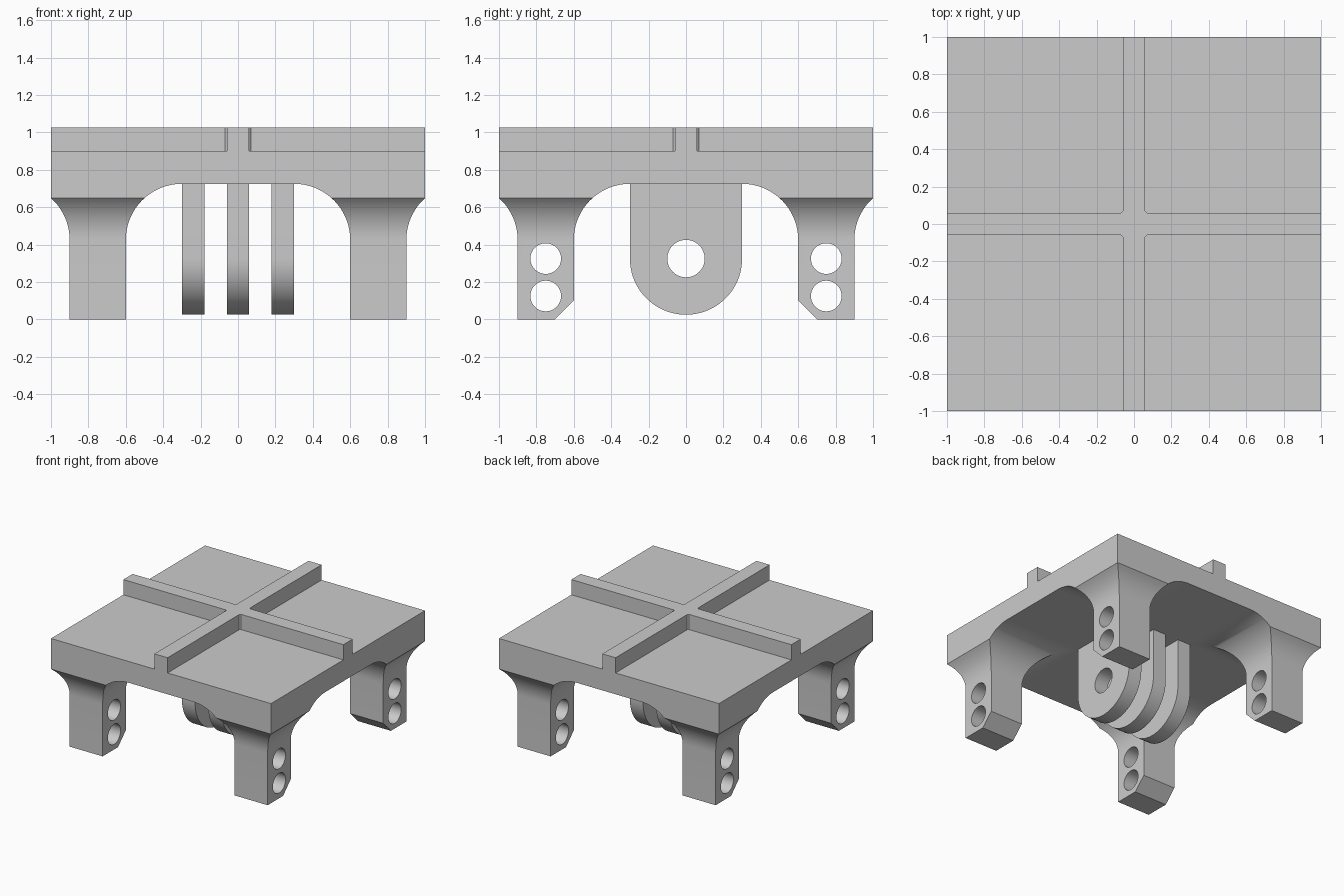
import bpy, bmesh
from math import sin, cos, pi, asin, radians, sqrt
from mathutils import Matrix

cube = bpy.data.objects.get("Cube")
if cube:
    bpy.data.objects.remove(cube, do_unlink=True)

grey = bpy.data.materials.new("light_grey")
grey.use_nodes = True
colour = (0.6, 0.6, 0.6, 1)
grey.diffuse_color = colour
grey.node_tree.nodes["Principled BSDF"].inputs["Base Color"].default_value = colour


def make_object(name, bm):
    bmesh.ops.recalc_face_normals(bm, faces=bm.faces)
    mesh = bpy.data.meshes.new(name)
    bm.to_mesh(mesh)
    bm.free()
    mesh.materials.append(grey)
    obj = bpy.data.objects.new(name, mesh)
    bpy.context.scene.collection.objects.link(obj)
    return obj


def box(name, low, high):
    bm = bmesh.new()
    bmesh.ops.create_cube(bm, size=1)
    for v in bm.verts:
        v.co = [l + (c + 0.5) * (h - l) for c, l, h in zip(v.co, low, high)]
    return make_object(name, bm)


def loft(name, rings):
    """Skin a list of equal-length point rings and cap both ends."""
    bm = bmesh.new()
    loops = [[bm.verts.new(p) for p in ring] for ring in rings]
    for a, b in zip(loops, loops[1:]):
        for i in range(len(a)):
            j = (i + 1) % len(a)
            bm.faces.new((a[i], a[j], b[j], b[i]))
    bm.faces.new(loops[0])
    bm.faces.new(loops[-1])
    return make_object(name, bm)


def drill(obj, y, z, radius):
    """Cut a round hole along x."""
    bm = bmesh.new()
    bmesh.ops.create_cone(bm, cap_ends=True, segments=48, radius1=radius, radius2=radius, depth=3,
                          matrix=Matrix.Translation((0, y, z)) @ Matrix.Rotation(pi / 2, 4, 'Y'))
    cutter = make_object(obj.name + "_hole_cutter", bm)
    cutter.hide_render = True
    cutter.hide_set(True)
    cutter.display_type = 'WIRE'
    mod = obj.modifiers.new("hole", 'BOOLEAN')
    mod.operation = 'DIFFERENCE'
    mod.solver = 'EXACT'
    mod.object = cutter


def smooth(obj):
    bpy.ops.object.select_all(action='DESELECT')
    bpy.context.view_layer.objects.active = obj
    obj.select_set(True)
    # Bake the cuts so that the hole walls are smoothed as well
    bpy.ops.object.convert(target='MESH')
    bpy.ops.object.shade_smooth_by_angle(angle=radians(30))


UNDERSIDE, SPRING, R = 0.725, 0.425, 0.3

# Square plate with a raised cross on top
box("plate", (-1, -1, UNDERSIDE), (1, 1, 0.9))
W, TOP, CHAMFER = 0.06, 1.025, 0.01
outline = []
for k in range(4):
    c, s = round(cos(k * pi / 2)), round(sin(k * pi / 2))
    arm = [(W + CHAMFER, -W), (1, -W), (1, W), (W + CHAMFER, W)]
    outline += [(c * x - s * y, s * x + c * y) for x, y in arm]
loft("raised_cross", [[(x, y, z) for x, y in outline] for z in (0.9, TOP)])

# Corner legs: square section, flared into the plate by quarter arcs
def leg_ring(z, inner_y=None):
    reach = sqrt(max(R * R - max(z - SPRING, 0) ** 2, 0))
    inner, outer = R + reach, min(1.2 - reach, 1)
    y0 = inner if inner_y is None else inner_y
    return [(inner, y0, z), (outer, y0, z), (outer, outer, z), (inner, outer, z)]


edge = asin(sqrt(5) / 3)   # where the outer flare meets the plate side
angles = [edge * i / 10 for i in range(11)]
angles += [edge + (pi / 2 - edge) * i / 9 for i in range(1, 10)]
legs = loft("legs", [leg_ring(0, 0.7), leg_ring(0.1)] + [leg_ring(SPRING + R * sin(a)) for a in angles])
for z in (0.125, 0.325):
    drill(legs, 0.75, z, 0.082)
mirror = legs.modifiers.new("four_corners", 'MIRROR')
mirror.use_axis = (True, True, False)
mirror.use_clip = False
mirror.use_mirror_merge = False
smooth(legs)

# Three round-ended hinge lugs under the middle
AXLE = 0.325
profile = [(R, UNDERSIDE)] + [(R * cos(a), AXLE - R * sin(a))
                              for a in [pi * i / 40 for i in range(41)]] + [(-R, UNDERSIDE)]
for name, x in (("right_lug", -0.24), ("middle_lug", 0), ("left_lug", 0.24)):
    lug = loft(name, [[(x + d, y, z) for y, z in profile] for d in (-W, W)])
    drill(lug, 0, AXLE, 0.1)
    smooth(lug)

# The cuts are baked, so the cutters can go
for obj in list(bpy.data.objects):
    if obj.name.endswith("_hole_cutter") or "_hole_cutter." in obj.name:
        bpy.data.objects.remove(obj, do_unlink=True)
